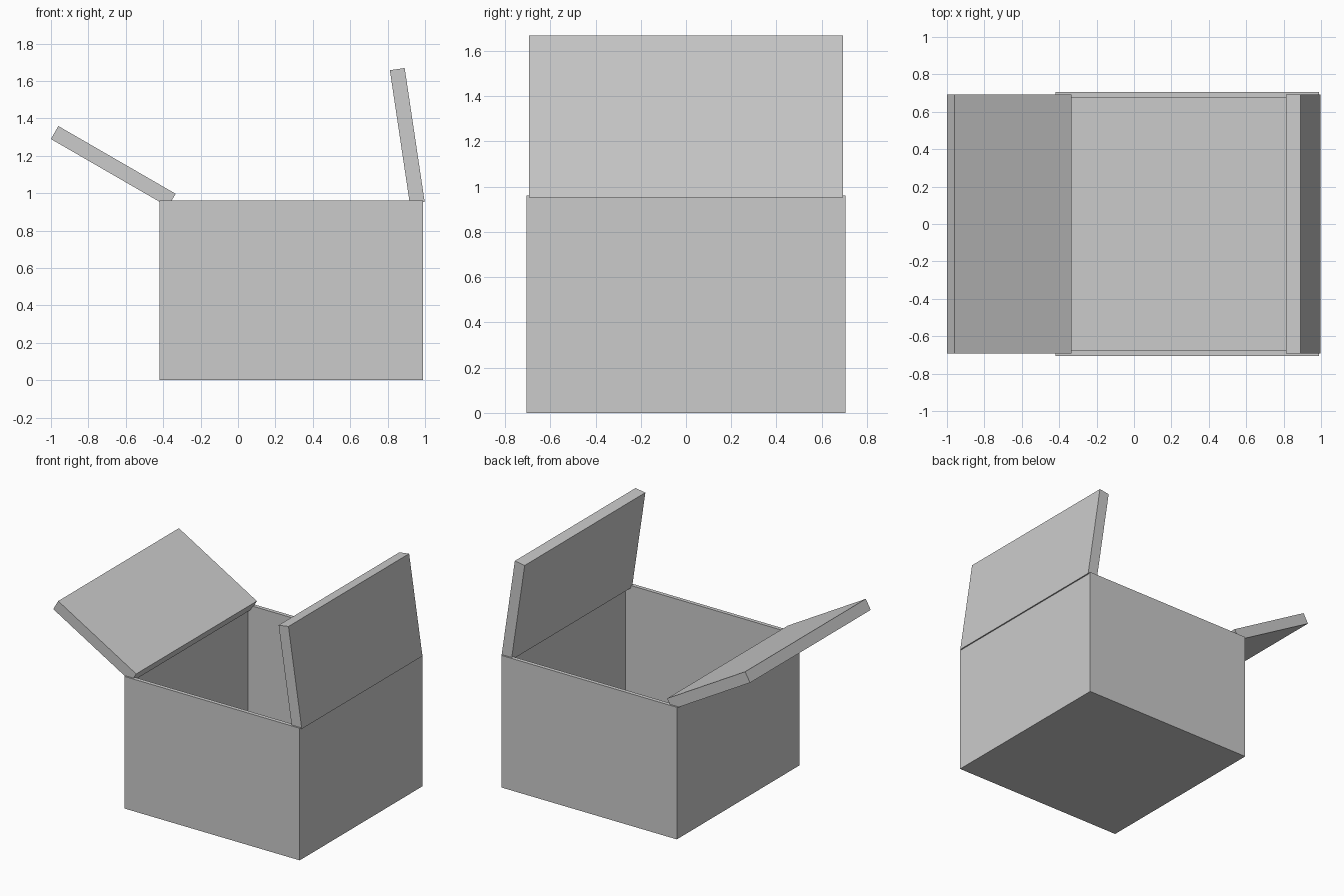
import bpy
import bmesh
import math

cube = bpy.data.objects.get("Cube")
if cube:
    bpy.data.objects.remove(cube, do_unlink=True)

# One plain grey for the whole model
grey = bpy.data.materials.new("light_grey")
grey.use_nodes = True
color = (0.6, 0.6, 0.6, 1.0)
grey.diffuse_color = color
grey.node_tree.nodes["Principled BSDF"].inputs["Base Color"].default_value = color


def block(name, size, center, tilt=0.0, wall=None):
    """Box-shaped part; with a wall thickness it is hollowed from the top."""
    bm = bmesh.new()
    bmesh.ops.create_cube(bm, size=1.0)
    bmesh.ops.scale(bm, vec=size, verts=bm.verts)
    if wall:
        top = max(bm.faces, key=lambda f: f.calc_center_median().z)
        bmesh.ops.inset_region(bm, faces=[top], thickness=wall)
        # Extrude the opening down to the floor
        result = bmesh.ops.extrude_face_region(bm, geom=[top])
        floor = [g for g in result["geom"] if isinstance(g, bmesh.types.BMVert)]
        bmesh.ops.translate(bm, verts=floor, vec=(0, 0, wall - size[2]))
        if top.is_valid:
            bmesh.ops.delete(bm, geom=[top], context="FACES_ONLY")
    bmesh.ops.recalc_face_normals(bm, faces=bm.faces)
    mesh = bpy.data.meshes.new(name)
    bm.to_mesh(mesh)
    bm.free()
    mesh.materials.append(grey)
    obj = bpy.data.objects.new(name, mesh)
    obj.location = center
    obj.rotation_euler.y = math.radians(tilt)
    bpy.context.collection.objects.link(obj)
    return obj


# Open carton with walls and floor of equal thickness
block("box_body", (1.41, 1.41, 0.96), (0.285, 0, 0.48), wall=0.04)

# Two hinged lid flaps, one folded well outward, one nearly upright
flap_size = (0.08, 1.386, 0.724)
block("low_flap", flap_size, (-0.667, 0, 1.143), tilt=-60)
block("upright_flap", flap_size, (0.905, 0, 1.305), tilt=-8.5)
